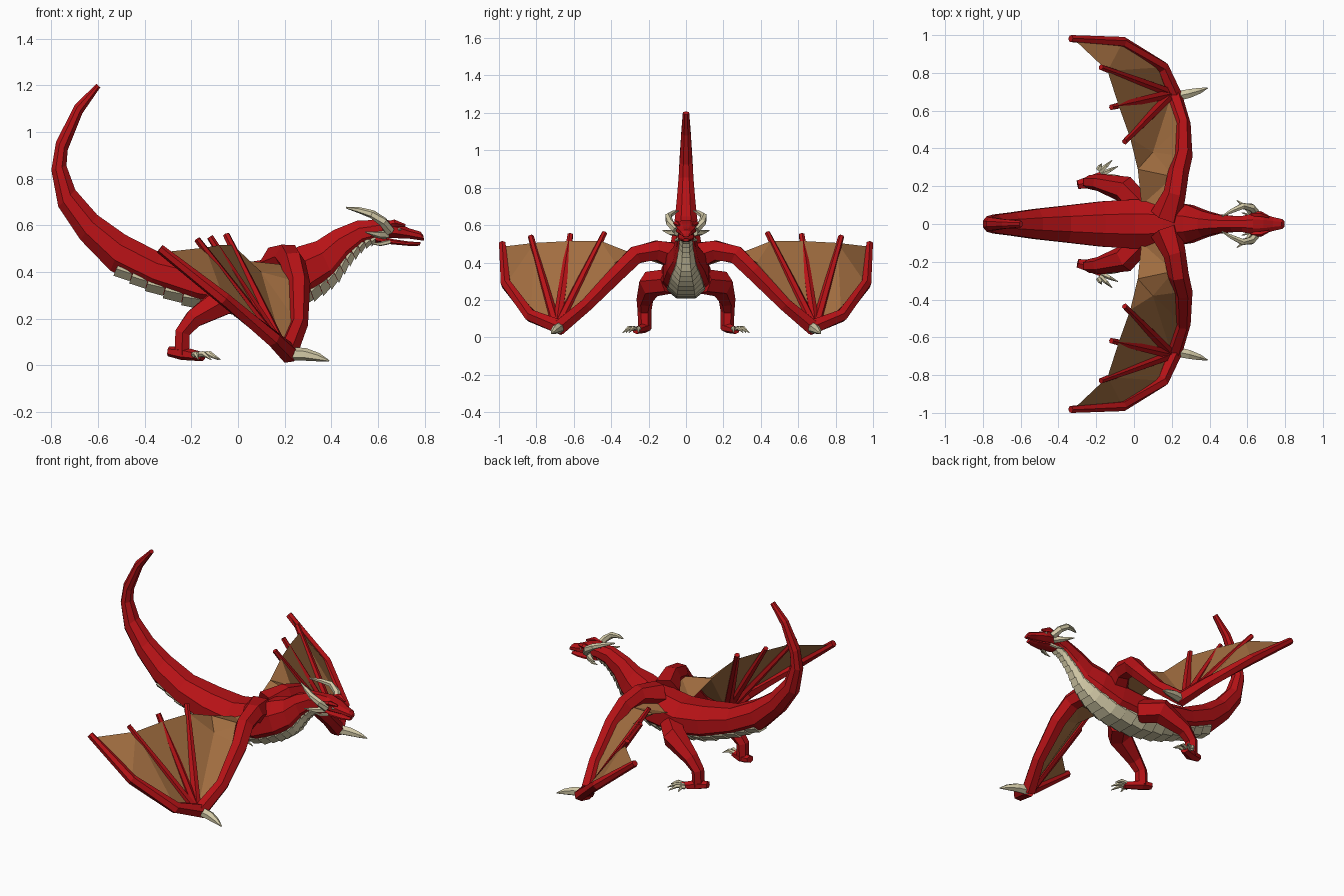
import bpy, bmesh, math
from mathutils import Vector as V


def material(name, rgb):
    m = bpy.data.materials.new(name)
    m.diffuse_color = (*rgb, 1)
    return m


RED = material("scale red", (0.47, 0.006, 0.008))
TAN = material("membrane tan", (0.36, 0.155, 0.052))
BONE = material("bone cream", (0.64, 0.58, 0.38))


def make(name, verts, faces, mat, mirror=False):
    bm = bmesh.new()
    vs = [bm.verts.new(v) for v in verts]
    for f in faces:
        bm.faces.new([vs[i] for i in f])
    bmesh.ops.recalc_face_normals(bm, faces=bm.faces)
    me = bpy.data.meshes.new(name)
    bm.to_mesh(me)
    bm.free()
    me.materials.append(mat)
    ob = bpy.data.objects.new(name, me)
    bpy.context.collection.objects.link(ob)
    if mirror:
        mod = ob.modifiers.new("mirror", 'MIRROR')
        mod.use_axis = (False, True, False)
        mod.use_mirror_merge = False
    return ob


def skin(rings):
    """Flat vertex list and faces for a closed stack of equal rings."""
    n = len(rings[0])
    faces = [(i * n + j, i * n + (j + 1) % n, (i + 1) * n + (j + 1) % n, (i + 1) * n + j)
             for i in range(len(rings) - 1) for j in range(n)]
    faces += [tuple(range(n)), tuple(range((len(rings) - 1) * n, len(rings) * n))]
    return [v for r in rings for v in r], faces


def loft(name, sections, mat, n=8):
    """Sections are top x, top z, bottom x, bottom z, half width."""
    k = 1 / math.cos(math.pi / n)
    rings = []
    for tx, tz, bx, bz, w in sections:
        c = V(((tx + bx) / 2, 0, (tz + bz) / 2))
        u = V(((tx - bx) / 2, 0, (tz - bz) / 2))
        rings.append([c + u * k * math.sin(a) + V((0, w * k * math.cos(a), 0))
                      for a in [(j + .5) * 2 * math.pi / n for j in range(n)]])
    return make(name, *skin(rings), mat)


def tube(name, pts, radii, mat, n=6, flat=1.0, up=(0, 0, 1), mirror=True):
    """Tapered limb through points; flat scales the radius along 'up'."""
    pts = [V(p) for p in pts]
    rings = []
    for i, p in enumerate(pts):
        t = (pts[min(i + 1, len(pts) - 1)] - pts[max(i - 1, 0)]).normalized()
        side = t.cross(V(up)).normalized()
        top = side.cross(t)
        rings.append([p + radii[i] * (side * math.cos(a) + top * flat * math.sin(a))
                      for a in [(j + .5) * 2 * math.pi / n for j in range(n)]])
    return make(name, *skin(rings), mat, mirror)


# Body from tail tip to neck
body = [(-.59, 1.192, -.607, 1.207, .017), (-.667, 1.08, -.70, 1.115, .025),
        (-.73, .923, -.78, .957, .035), (-.735, .855, -.80, .838, .04),
        (-.697, .752, -.77, .68, .05), (-.603, .645, -.675, .538, .062),
        (-.483, .56, -.547, .406, .08), (-.333, .483, -.38, .325, .098),
        (-.15, .45, -.184, .25, .12), (0, .435, 0, .22, .13),
        (.15, .46, .2, .235, .12), (.26, .51, .335, .29, .10),
        (.335, .532, .42, .355, .068), (.41, .58, .48, .445, .05),
        (.51, .62, .54, .51, .043), (.60, .624, .60, .535, .043)]
loft("body", body, RED)

# Overlapping belly plates follow the underside
verts, faces = [], []


def under(t, off):
    i = min(int(t), len(body) - 2)
    a, b, f = body[i], body[i + 1], t - int(t)
    if t >= len(body) - 1:
        f = 1
    tx, tz, bx, bz, w = [p + (q - p) * f for p, q in zip(a, b)]
    h = V((tx - bx, 0, tz - bz)) / 2
    d = h.normalized()
    return [V((bx, 0, bz)) + h * r - d * off + V((0, w * s, 0))
            for s, r in ((-.8, .39), (-.4, 0), (.4, 0), (.8, .39))]


t = 14.9
while t > 6.2:
    o = len(verts)
    verts += under(t, .004) + under(t - .39, .014) + under(t - .37, -.012)
    faces += [(o + r * 4 + j, o + r * 4 + j + 1, o + r * 4 + j + 5, o + r * 4 + j + 4)
              for r in (0, 1) for j in range(3)]
    faces += [(o, o + 4, o + 8), (o + 3, o + 11, o + 7)]
    t -= .4
make("belly_plates", verts, faces, BONE)

# Head
loft("skull", [(.57, .624, .58, .53, .043), (.63, .627, .63, .545, .055),
               (.685, .61, .685, .545, .054), (.735, .587, .735, .543, .037),
               (.782, .573, .785, .536, .026), (.795, .556, .797, .536, .015)], RED)
loft("lower_jaw", [(.59, .56, .59, .525, .04), (.67, .54, .67, .518, .042),
                   (.735, .531, .735, .512, .029), (.782, .528, .78, .513, .016)], RED)
tube("brow", [(.62, .05, .60), (.67, .052, .61), (.715, .037, .60)],
     [.012, .016, .006], RED, 5)
tube("eye", [(.675, .049, .585), (.69, .049, .583), (.703, .044, .58)],
     [.003, .008, .003], BONE, 5)
tube("horn", [(.65, .055, .575), (.622, .088, .615), (.575, .095, .648),
              (.52, .07, .665), (.465, .04, .676)],
     [.022, .021, .018, .013, .004], BONE)
tube("cheek_spike", [(.635, .05, .56), (.60, .085, .56), (.545, .125, .572)],
     [.02, .015, .003], BONE, 5)
tube("jaw_spike", [(.65, .035, .53), (.61, .05, .52), (.57, .06, .522)],
     [.011, .009, .002], BONE, 5)

# Wing arm, wrist and thumb claw
wrist = (.2, .69, .05)
arm = [(.17, .04, .43), (.215, .16, .465), (.235, .27, .44), (.26, .36, .35),
       (.26, .53, .175), (.21, .68, .05)]
tube("wing_arm", arm, [.085, .06, .055, .05, .04, .045], RED, up=(1, 0, 0))
tube("thumb_claw", [(.22, .675, .05), (.29, .69, .047), (.345, .705, .035), (.39, .72, .02)],
     [.03, .027, .018, .003], BONE)

# Wing fingers
tube("leading_finger", [(.22, .66, .05), (.15, .83, .115), (-.06, .962, .285), (-.335, .982, .5)],
     [.044, .036, .03, .02], RED, up=(1, 0, 0))
for i, tip in enumerate([(-.175, .83, .54), (-.12, .618, .55), (-.05, .435, .56)]):
    a, b = V(wrist), V(tip)
    tube(f"wing_finger_{i + 1}", [a, a.lerp(b, .5), b], [.028, .024, .016], RED, 6, .9)

# Membrane: bays between the fingers, then a web back to the arm and body
m = [wrist, (.15, .83, .115), (-.06, .962, .285), (-.32, .98, .485),
     (-.14, .81, .505), (-.08, .623, .515), (-.02, .455, .515),
     (.26, .53, .175), (.25, .36, .36), (.21, .25, .43), (.2, .10, .44),
     (.02, .29, .45), (.04, .10, .38), (.10, .38, .40)]
make("wing_membrane", m,
     [(0, 1, 4), (1, 2, 4), (2, 3, 4), (0, 4, 5), (0, 5, 6), (0, 6, 13), (0, 13, 7),
      (7, 13, 8), (8, 13, 9), (6, 11, 13), (13, 11, 9), (9, 11, 12), (9, 12, 10)], TAN, True)

# Hind legs, feet and claws
tube("hind_leg", [(.03, .09, .30), (-.05, .185, .285), (-.19, .22, .20),
                  (-.238, .222, .14), (-.24, .22, .045)],
     [.07, .073, .045, .037, .035], RED, up=(0, 1, 0))
tube("foot", [(-.298, .208, .06), (-.24, .22, .052), (-.15, .265, .037)],
     [.026, .036, .024], RED, 6, .8)
for i, (x, y) in enumerate([(-.075, .255), (-.085, .305), (-.115, .338), (-.17, .32)]):
    bx, by = -.165 - .008 * i, .25 + .012 * i
    tube(f"toe_claw_{i + 1}", [(bx, by, .045), ((bx + x) / 2, (by + y) / 2, .05), (x, y, .025)],
         [.014, .012, .002], BONE, 5)
